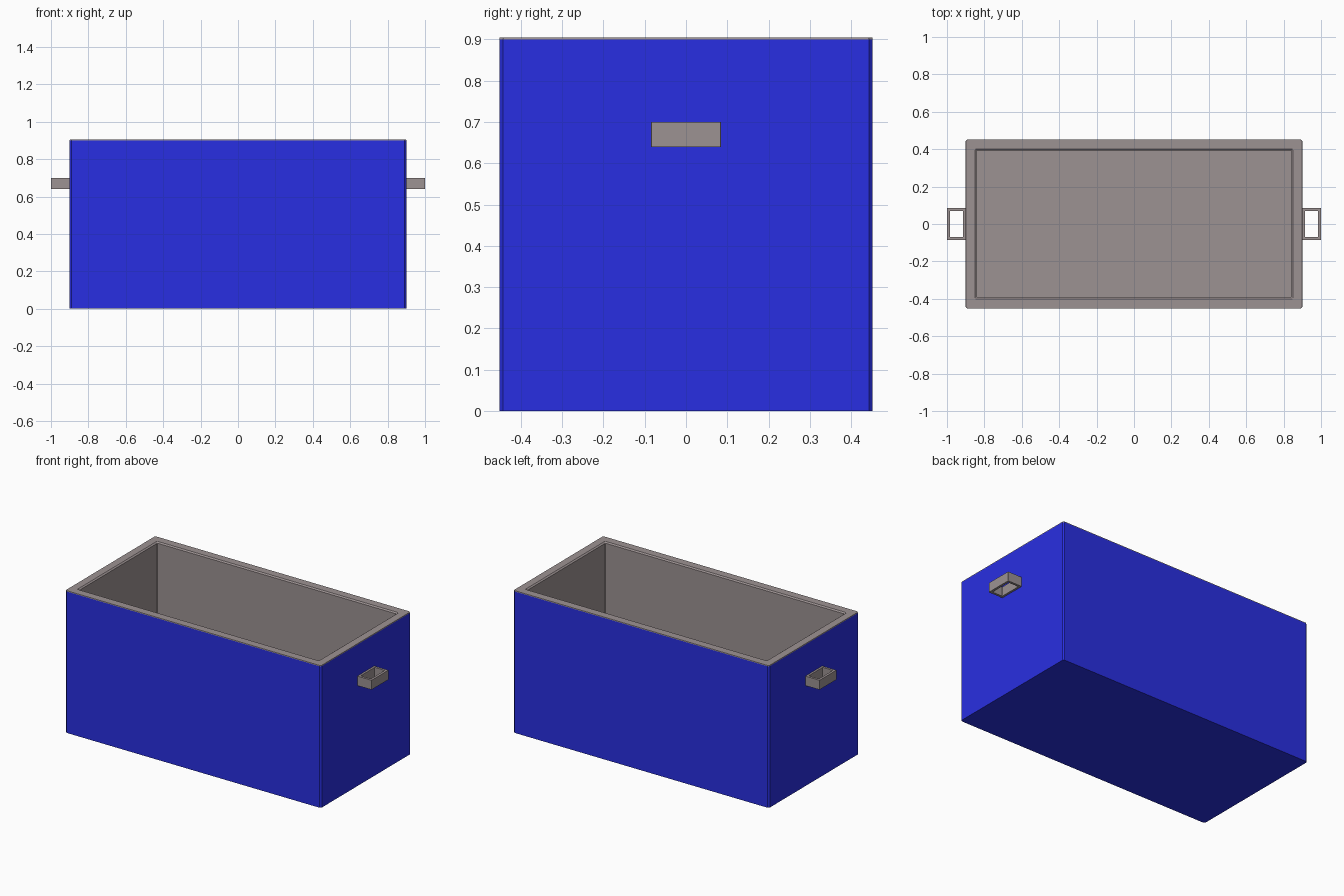
import bpy, bmesh

if "Cube" in bpy.data.objects:
    bpy.data.objects.remove(bpy.data.objects["Cube"])


def material(name, rgb):
    m = bpy.data.materials.new(name)
    m.diffuse_color = (*rgb, 1)
    m.use_nodes = True
    m.node_tree.nodes["Principled BSDF"].inputs["Base Color"].default_value = m.diffuse_color
    return m


blue = material("blue", (0.022, 0.028, 0.76))
grey = material("warm grey", (0.335, 0.288, 0.291))


def ring(bm, hx, hy, c, z, cx=0):
    # rectangle with clipped corners
    pts = [(hx, -hy + c), (hx, hy - c), (hx - c, hy), (-hx + c, hy),
           (-hx, hy - c), (-hx, -hy + c), (-hx + c, -hy), (hx - c, -hy)]
    return [bm.verts.new((cx + x, y, z)) for x, y in pts]


def bridge(bm, a, b, mat=0):
    for i in range(len(a)):
        j = (i + 1) % len(a)
        bm.faces.new((a[i], a[j], b[j], b[i])).material_index = mat


def finish(bm, name, mats):
    bmesh.ops.recalc_face_normals(bm, faces=bm.faces)
    me = bpy.data.meshes.new(name)
    bm.to_mesh(me)
    bm.free()
    for m in mats:
        me.materials.append(m)
    bpy.context.collection.objects.link(bpy.data.objects.new(name, me))


# Open box: blue outer shell, grey rim and grey interior
bm = bmesh.new()
rings = [ring(bm, *r) for r in (
    (0.90, 0.452, 0.009, 0.0),
    (0.90, 0.452, 0.009, 0.90),
    (0.899, 0.451, 0.009, 0.905),
    (0.851, 0.401, 0.002, 0.905),
    (0.842, 0.392, 0.002, 0.898),
    (0.842, 0.392, 0.002, 0.05))]
for k in range(5):
    bridge(bm, rings[k], rings[k + 1], 0 if k == 0 else 1)
bm.faces.new(rings[0])
bm.faces.new(rings[-1]).material_index = 1
finish(bm, "box", (blue, grey))

# Rectangular loop handle on each end, open from top to bottom
for side, name in ((1, "right_handle"), (-1, "left_handle")):
    bm = bmesh.new()
    cx = side * 0.949
    loops = [ring(bm, *r, cx) for r in (
        (0.051, 0.085, 0.001, 0.64), (0.051, 0.085, 0.001, 0.70),
        (0.036, 0.070, 0.001, 0.70), (0.036, 0.070, 0.001, 0.64))]
    for k in range(4):
        bridge(bm, loops[k], loops[(k + 1) % 4])
    finish(bm, name, (grey,))
